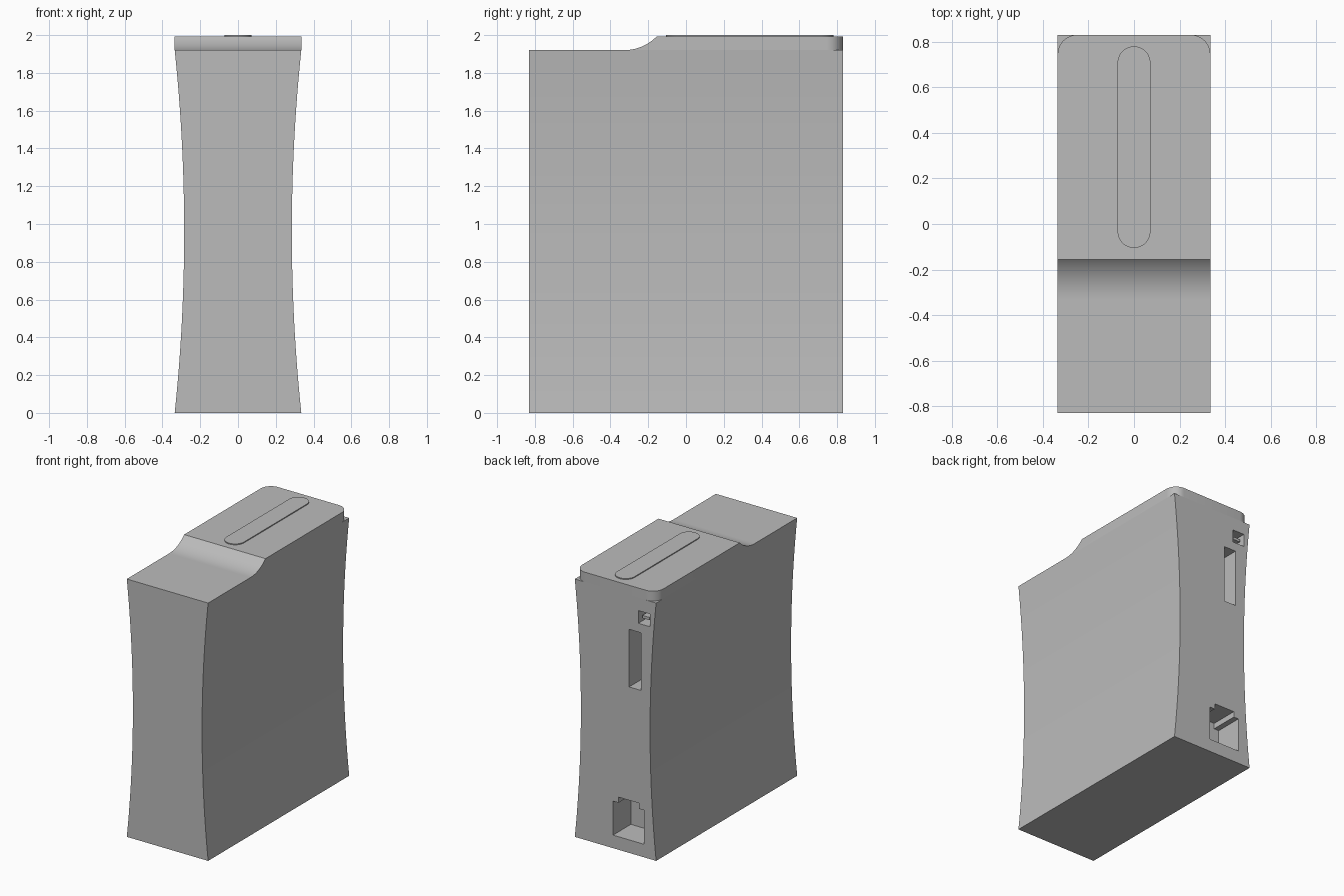
import bpy, bmesh, math
from mathutils import Vector

cube = bpy.data.objects.get("Cube")
if cube:
    bpy.data.objects.remove(cube, do_unlink=True)

grey = bpy.data.materials.new("mid grey")
grey.use_nodes = True
colour = (0.5, 0.5, 0.5, 1)
grey.diffuse_color = colour
grey.node_tree.nodes["Principled BSDF"].inputs["Base Color"].default_value = colour

HALF_W, HALF_D = 0.335, 0.83
SHOULDER, LID_TOP = 1.92, 1.993


def prism(name, profile, axis, lo, hi):
    """Extrude a 2D profile along x, y or z between lo and hi."""
    place = {"x": lambda p, t: (t, p[0], p[1]),
             "y": lambda p, t: (p[0], t, p[1]),
             "z": lambda p, t: (p[0], p[1], t)}[axis]
    bm = bmesh.new()
    base = bm.faces.new([bm.verts.new(place(p, lo)) for p in profile])
    out = bmesh.ops.extrude_face_region(bm, geom=[base])
    moved = [g for g in out["geom"] if isinstance(g, bmesh.types.BMVert)]
    shift = Vector(place((0, 0), hi - lo))
    bmesh.ops.translate(bm, verts=moved, vec=shift)
    bmesh.ops.recalc_face_normals(bm, faces=bm.faces)
    mesh = bpy.data.meshes.new(name)
    bm.to_mesh(mesh)
    bm.free()
    mesh.materials.append(grey)
    obj = bpy.data.objects.new(name, mesh)
    bpy.context.collection.objects.link(obj)
    return obj


def activate(obj):
    bpy.ops.object.select_all(action="DESELECT")
    obj.select_set(True)
    bpy.context.view_layer.objects.active = obj


def smooth(obj):
    activate(obj)
    bpy.ops.object.shade_smooth_by_angle(angle=math.radians(30))


def carve(obj, cutter):
    cutter.hide_render = True
    mod = obj.modifiers.new("carve", "BOOLEAN")
    mod.operation, mod.solver, mod.object = "DIFFERENCE", "EXACT", cutter
    activate(obj)
    bpy.ops.object.modifier_apply(modifier=mod.name)
    bpy.data.objects.remove(cutter, do_unlink=True)


def rect(x0, x1, z0, z1):
    return [(x0, z0), (x1, z0), (x1, z1), (x0, z1)]


def arc(cx, cy, r, start, end, steps):
    angles = [math.radians(start + (end - start) * i / steps) for i in range(steps + 1)]
    return [(cx + r * math.cos(a), cy + r * math.sin(a)) for a in angles]


# Body with sides bowed inward along a circular arc
sag, half_h = 0.05, SHOULDER / 2
radius = (half_h ** 2 + sag ** 2) / (2 * sag)
swing = math.degrees(math.asin(half_h / radius))
right_side = arc(HALF_W - sag + radius, half_h, radius, 180 + swing, 180 - swing, 32)
left_side = [(-x, z) for x, z in reversed(right_side)]
body = prism("body", right_side + left_side, "y", -HALF_D, HALF_D)

# Sockets sunk into the back
network = [(-0.236, 0.097), (0.02, 0.097), (0.02, 0.35), (-0.025, 0.35),
           (-0.025, 0.392), (-0.195, 0.392), (-0.195, 0.35), (-0.236, 0.35)]
carve(body, prism("network_cutter", network, "y", HALF_D - 0.21, 1))
carve(body, prism("slot_cutter", rect(-0.211, -0.112, 1.236, 1.665), "y", HALF_D - 0.3, 1))
carve(body, prism("power_cutter", rect(-0.285, -0.188, 1.73, 1.825), "y", HALF_D - 0.1, 1))
smooth(body)
prism("power_socket_tongue", rect(-0.265, -0.208, 1.767, 1.787), "y", HALF_D - 0.11, HALF_D - 0.02)

# Raised lid with a concave ramp at its front
rise, run = LID_TOP - SHOULDER, 0.175
bend = (run ** 2 + rise ** 2) / (2 * rise)
sweep = math.degrees(math.asin(run / bend))
ramp = arc(-0.33, SHOULDER + bend, bend, -90, -90 + sweep, 16)
lid = prism("lid", ramp + [(HALF_D, LID_TOP), (HALF_D, SHOULDER)], "x", -HALF_W, HALF_W)

# Round the lid's two upright back corners
bm = bmesh.new()
bm.from_mesh(lid.data)
corners = [e for e in bm.edges
           if all(v.co.y > HALF_D - 0.01 for v in e.verts)
           and abs(e.verts[0].co.x - e.verts[1].co.x) < 0.01]
bmesh.ops.bevel(bm, geom=corners, offset=0.085, segments=10, profile=0.5, affect="EDGES")
bm.to_mesh(lid.data)
bm.free()
smooth(lid)

# Long rounded strip on the lid
r = 0.072
strip = arc(0, 0.78 - r, r, 0, 180, 20) + arc(0, -0.105 + r, r, 180, 360, 20)
smooth(prism("top_strip", strip, "z", LID_TOP - 0.005, 2.0))
